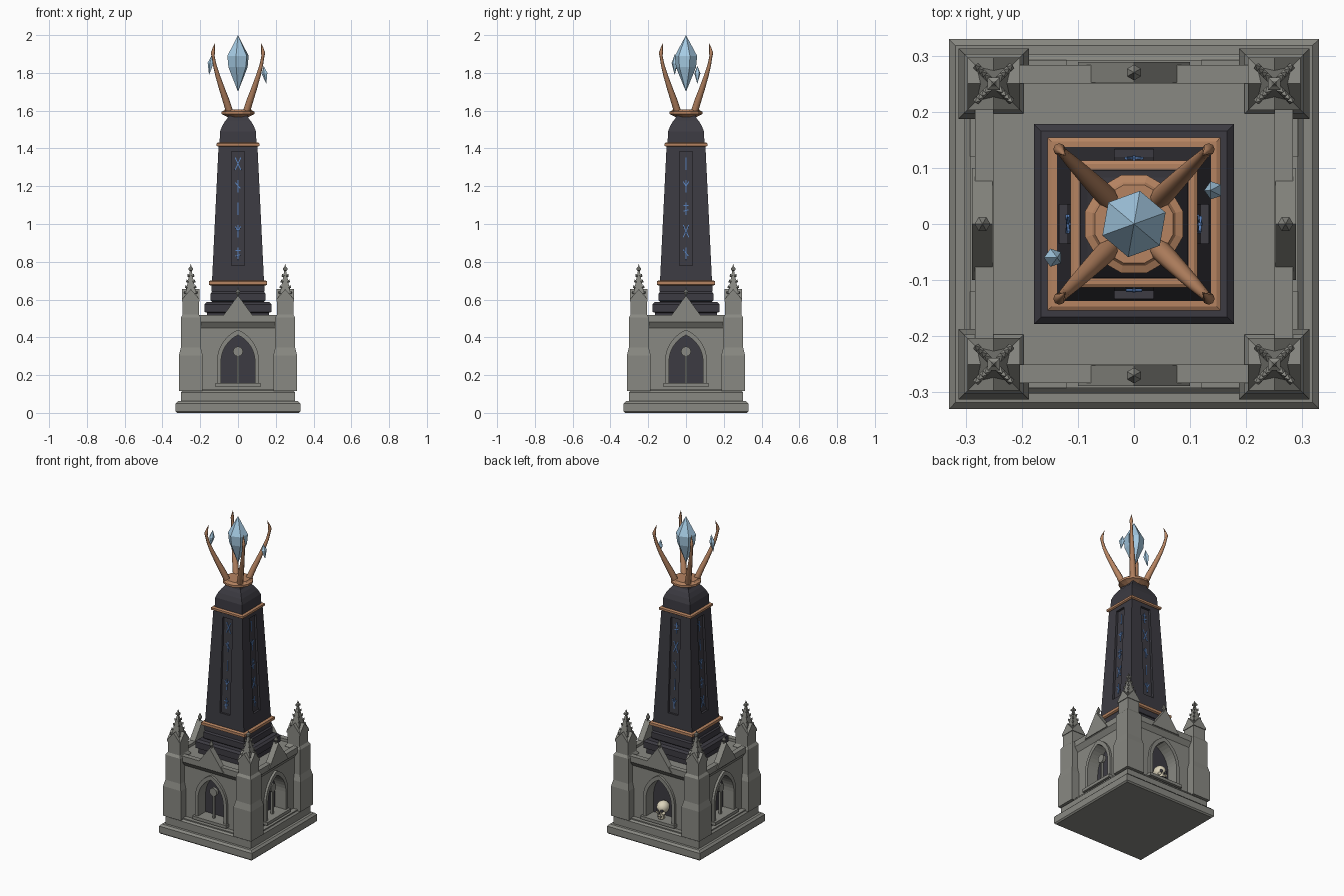
import bpy, bmesh, math
from math import pi, sin, cos, sqrt
from mathutils import Matrix, Vector

if "Cube" in bpy.data.objects:
    bpy.data.objects.remove(bpy.data.objects["Cube"])


def mat(name, rgb):
    m = bpy.data.materials.new(name)
    m.diffuse_color = (*rgb, 1)
    m.use_nodes = True
    m.node_tree.nodes["Principled BSDF"].inputs["Base Color"].default_value = m.diffuse_color
    return m


STONE = mat("stone", (0.25, 0.25, 0.225))
DARK = mat("dark_stone", (0.046, 0.044, 0.055))
COPPER = mat("copper", (0.47, 0.23, 0.12))
ICE = mat("ice_crystal", (0.38, 0.60, 0.78))
GLOW = mat("glow_blue", (0.10, 0.22, 0.50))
BONE = mat("bone", (0.72, 0.66, 0.50))


def finish(bm, name, m, xf=Matrix()):
    bmesh.ops.recalc_face_normals(bm, faces=bm.faces)
    me = bpy.data.meshes.new(name)
    bm.to_mesh(me)
    bm.free()
    me.materials.append(m)
    ob = bpy.data.objects.new(name, me)
    bpy.context.collection.objects.link(ob)
    ob.matrix_world = xf
    return ob


def lathe(name, profile, m, n=4, xf=Matrix(), turn=None):
    """Stack of n-sided rings (z, r); for n=4, r is half the side."""
    bm = bmesh.new()
    k = sqrt(2) if n == 4 else 1
    turn = pi / n if turn is None else turn
    rings = [[bm.verts.new((k * r * cos(turn + 2 * pi * i / n), k * r * sin(turn + 2 * pi * i / n), z))
              for i in range(n)] for z, r in profile]
    for a, b in zip(rings, rings[1:]):
        for i in range(n):
            j = (i + 1) % n
            bm.faces.new((a[i], a[j], b[j], b[i]))
    bm.faces.new(rings[0])
    bm.faces.new(rings[-1])
    bmesh.ops.remove_doubles(bm, verts=bm.verts, dist=1e-5)
    return finish(bm, name, m, xf)


def prism(name, polys, y0, y1, m, xf=Matrix()):
    """Extrude (x, z) outlines from y0 to y1."""
    bm = bmesh.new()
    for pts in polys:
        a = [bm.verts.new((x, y0, z)) for x, z in pts]
        b = [bm.verts.new((x, y1, z)) for x, z in pts]
        bm.faces.new(a)
        bm.faces.new(b)
        for i in range(len(a)):
            j = (i + 1) % len(a)
            bm.faces.new((a[i], a[j], b[j], b[i]))
    return finish(bm, name, m, xf)


def rect(x0, z0, x1, z1):
    return [(x0, z0), (x1, z0), (x1, z1), (x0, z1)]


def arch(w, bottom, spring, rise, n=8):
    c = (rise ** 2 - w ** 2) / (2 * w)
    end = math.atan2(rise, c)
    right = [(-c + (w + c) * cos(end * i / n), spring + (w + c) * sin(end * i / n)) for i in range(n + 1)]
    left = [(-x, z) for x, z in reversed(right[:-1])]
    return [(-w, bottom), (w, bottom)] + right + left


def stroke(x0, z0, x1, z1, t=0.0025):
    d = Vector((x1 - x0, z1 - z0)).normalized() * t
    return [(x0 - d.y, z0 + d.x), (x0 + d.y, z0 - d.x), (x1 + d.y, z1 - d.x), (x1 - d.y, z1 + d.x)]


def cut(ob, cutter):
    md = ob.modifiers.new("cut", 'BOOLEAN')
    md.object, md.solver = cutter, 'EXACT'
    cutter.hide_render = True
    cutter.hide_set(True)


T, R = Matrix.Translation, Matrix.Rotation

# Stepped stone base and body with cornice and parapet
lathe("plinth", [(0, .322), (.008, .33), (.05, .33), (.062, .318)], STONE)
lathe("plinth_step", [(.06, .302), (.108, .302), (.118, .292), (.125, .292)], STONE)
body = lathe("base_body", [(.12, .262), (.45, .262), (.48, .283), (.517, .283), (.517, .25), (.5, .25)], STONE)

# Obelisk: dark mouldings, tapered shaft, rounded cap, copper bands
lathe("obelisk_foot", [(.495, .165), (.53, .165), (.535, .178), (.575, .178), (.587, .166), (.587, .136),
                       (.595, .145), (.632, .145), (.642, .136), (.642, .14), (.68, .14)], DARK)
shaft = lathe("obelisk_shaft", [(.67, .139), (1.43, .102)], DARK)
lathe("obelisk_cap", [(1.42, .098), (1.49, .095), (1.52, .083), (1.545, .068), (1.56, .055), (1.58, .05)], DARK)
lathe("lower_band", [(.675, .147), (.679, .154), (.696, .154), (.70, .147)], COPPER)
lathe("upper_band", [(1.41, .107), (1.414, .113), (1.427, .113), (1.431, .107)], COPPER)
lathe("crown_ring", [(1.565, .055), (1.577, .078), (1.582, .09), (1.595, .09), (1.6, .077), (1.607, .072)],
      COPPER, 12)

# Abstract glowing marks cut as simple strokes
MARKS = [
    [(-.015, -.033, .015, .033), (-.015, .033, .015, -.033)],
    [(0, -.033, 0, .033), (-.015, .02, .012, -.012)],
    [(0, -.033, 0, .033)],
    [(0, -.033, 0, .033), (0, 0, .015, .025), (0, 0, -.015, .025)],
    [(0, -.033, 0, .033), (-.014, .016, .014, .016), (-.014, -.014, .014, -.006)],
]

for k, side in enumerate(("front", "right", "back", "left")):
    turn = R(k * pi / 2, 4, 'Z')
    # Pointed niche with frame, dark backing and sill
    niche = prism(side + "_niche_cutter", [arch(.09, .155, .27, .142)], -.35, -.19, STONE, turn)
    frame = prism(side + "_niche_frame", [arch(.112, .15, .27, .17)], -.277, -.25, STONE, turn)
    cut(body, niche)
    cut(frame, niche)
    prism(side + "_niche_back", [arch(.0905, .154, .27, .143)], -.2, -.185, DARK, turn)
    prism(side + "_sill", [rect(-.12, .138, .12, .157)], -.292, -.2, STONE, turn)
    # Gable with finial
    prism(side + "_gable", [[(-.1, .485), (.1, .485), (0, .622)]], -.289, -.252, STONE, turn)
    lathe(side + "_gable_finial", [(.60, .006), (.625, .006), (.638, .014), (.648, .009), (.668, 0)],
          STONE, 6, turn @ T((0, -.27, 0)))
    # Mullion with round boss (the back niche holds the skull)
    if side != "back":
        prism(side + "_mullion", [rect(-.006, .155, .006, .31)], -.25, -.236, STONE, turn)
        disc = [(.026 * cos(pi * i / 8), .325 + .026 * sin(pi * i / 8)) for i in range(16)]
        prism(side + "_mullion_boss", [disc], -.253, -.234, STONE, turn)
    # Sunken shaft panel with marks
    panel = turn @ T((0, -.119, 1.082)) @ R(-.0487, 4, 'X')
    cut(shaft, prism(side + "_panel_cutter", [rect(-.035, -.302, .035, .302)], -.03, .014, DARK, panel))
    strokes = [stroke(x0, z0 + .238 - .119 * i, x1, z1 + .238 - .119 * i)
               for i in range(5) for x0, z0, x1, z1 in MARKS[(i + 2 * k) % 5]]
    prism(side + "_marks", strokes, .010, .016, GLOW, panel)

    # Corner buttress with sloped set-off
    corner = turn @ T((.25, -.25, 0))
    lathe("buttress", [(.115, .063), (.305, .063), (.345, .053), (.505, .053), (.52, .043), (.6, .043)],
          STONE, 4, corner)
    # Crossed gablets on the pinnacle
    gablet = [(-.047, .59), (.047, .59), (.047, .6), (0, .655), (-.047, .6)]
    for q in range(2):
        prism("pinnacle_gablet", [gablet], -.047, .047, STONE, corner @ R(q * pi / 2, 4, 'Z'))
    # Crocketed spire
    lathe("spire", [(.60, .034), (.752, .005), (.757, .011), (.767, .011), (.772, .005), (.79, 0)],
          STONE, 4, corner)
    for q in range(4):
        for i in range(4):
            z = .635 + i * .03
            r = (.034 - .029 * (z - .60) / .152) * sqrt(2)
            lathe("crocket", [(-.008, 0), (0, .006), (.013, 0)], STONE, 4,
                  corner @ R(pi / 4 + q * pi / 2, 4, 'Z') @ T((r + .002, 0, z)) @ R(.5, 4, 'Y'))

    # Curved crown prong
    cu = bpy.data.curves.new("crown_prong", 'CURVE')
    cu.dimensions, cu.bevel_depth, cu.bevel_resolution, cu.use_fill_caps = '3D', 1, 2, True
    path = [(.045, 1.595, .019), (.062, 1.65, .018), (.083, 1.71, .0155), (.106, 1.78, .0125),
            (.123, 1.84, .0095), (.132, 1.89, .008), (.133, 1.905, .011), (.129, 1.93, .006), (.122, 1.958, .0005)]
    sp = cu.splines.new('POLY')
    sp.points.add(len(path) - 1)
    for p, (d, z, r) in zip(sp.points, path):
        p.co, p.radius = (d, -d, z, 1), r
    cu.materials.append(COPPER)
    ob = bpy.data.objects.new("crown_prong", cu)
    bpy.context.collection.objects.link(ob)
    ob.matrix_world = turn

# Floating crystals
lathe("main_crystal", [(1.7, 0), (1.83, .054), (1.89, .06), (2.0, 0)], ICE, 6, turn=math.radians(20))
for x, y, z, h, tilt in ((.143, .06, 1.79, .048, -.15), (-.145, -.06, 1.843, .055, .15)):
    lathe("crystal_shard", [(-h, 0), (.008, .017), (h, 0)], ICE, 5, T((x, y, z)) @ R(tilt, 4, 'Y'))


# Skull resting in the back niche
def ball(name, loc, size, m):
    bm = bmesh.new()
    bmesh.ops.create_uvsphere(bm, u_segments=16, v_segments=10, radius=1)
    for f in bm.faces:
        f.smooth = True
    return finish(bm, name, m, T(loc) @ Matrix.Diagonal((*size, 1)))


ball("skull_cranium", (0, .232, .225), (.037, .042, .038), BONE)
for s in (-1, 1):
    ball("skull_eye_socket", (s * .015, .266, .214), (.0095, .008, .010), DARK)
    ball("skull_cheek", (s * .021, .257, .197), (.011, .012, .010), BONE)
ball("skull_nose", (0, .271, .198), (.005, .006, .008), DARK)
lathe("skull_jaw", [(.155, .016), (.163, .021), (.2, .024)], BONE, 8, T((0, .25, 0)))
prism("skull_teeth_gap", [rect(-.014, .174, .014, .177)], .265, .2735, DARK)
